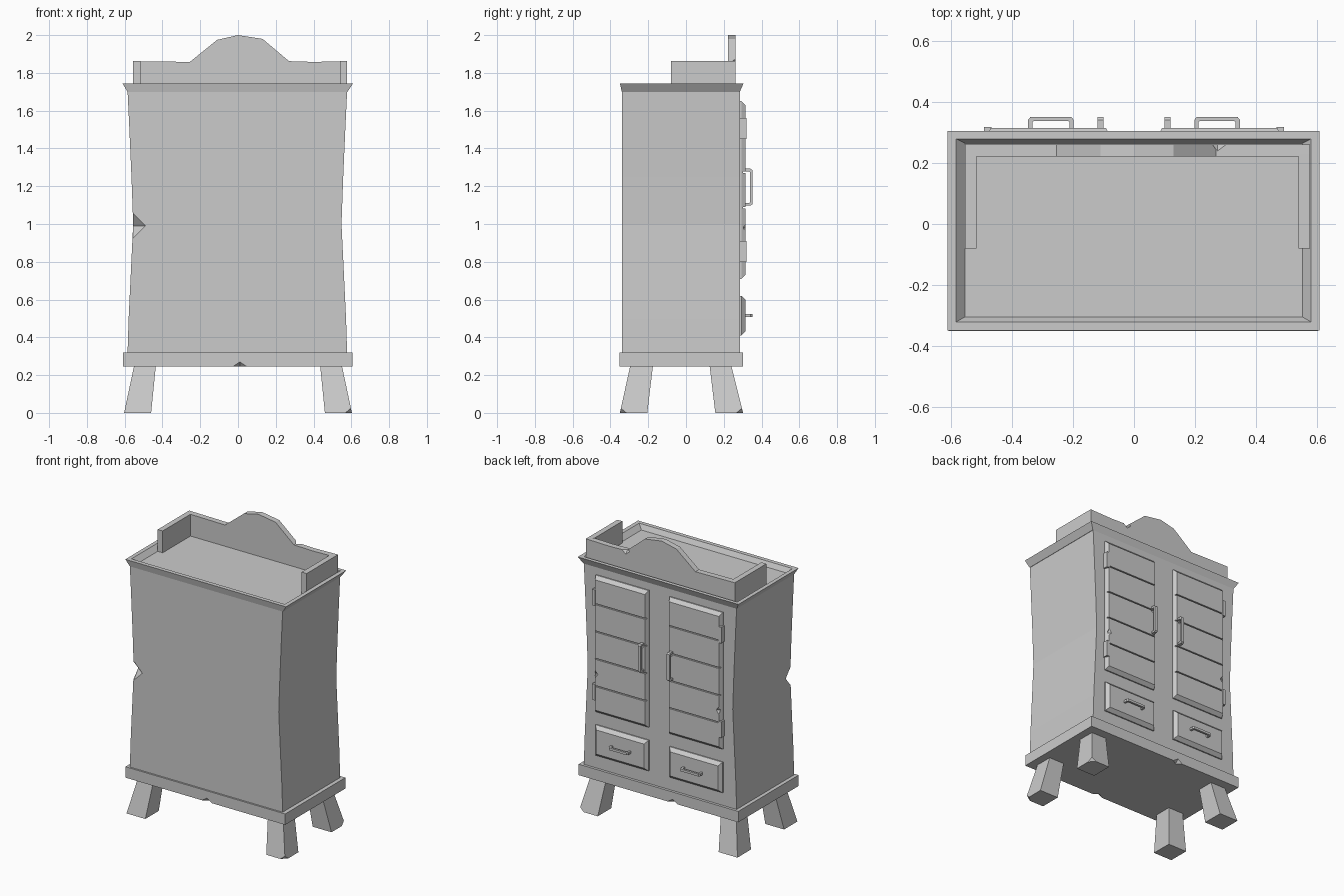
import bpy, bmesh
from mathutils import Matrix, Vector

if "Cube" in bpy.data.objects:
    bpy.data.objects.remove(bpy.data.objects["Cube"])


def finish(name, bm):
    bmesh.ops.recalc_face_normals(bm, faces=bm.faces)
    me = bpy.data.meshes.new(name)
    bm.to_mesh(me)
    bm.free()
    ob = bpy.data.objects.new(name, me)
    bpy.context.collection.objects.link(ob)
    return ob


def loft(name, rings):
    """Solid through rectangles stacked in z: (x0, x1, y0, y1, z)."""
    bm = bmesh.new()
    loops = [[bm.verts.new(p) for p in ((a, c, z), (b, c, z), (b, d, z), (a, d, z))]
             for a, b, c, d, z in rings]
    for lo, hi in zip(loops, loops[1:]):
        for i in range(4):
            j = (i + 1) % 4
            bm.faces.new((lo[i], lo[j], hi[j], hi[i]))
    bm.faces.new(loops[0])
    bm.faces.new(loops[-1])
    return finish(name, bm)


def box(name, x0, x1, y0, y1, z0, z1):
    return loft(name, [(x0, x1, y0, y1, z0), (x0, x1, y0, y1, z1)])


def extrude(name, points, direction):
    """Flat outline pushed along a direction."""
    bm = bmesh.new()
    face = bm.faces.new([bm.verts.new(p) for p in points])
    out = bmesh.ops.extrude_face_region(bm, geom=[face])["geom"]
    bm.faces.ensure_lookup_table()
    if face.is_valid and len(bm.faces) == len(points) + 1:
        bm.faces.new([v for v in face.verts])
    bmesh.ops.translate(bm, vec=Vector(direction),
                        verts=[v for v in out if isinstance(v, bmesh.types.BMVert)])
    return finish(name, bm)


def cut(ob, cutter):
    m = ob.modifiers.new("cut", "BOOLEAN")
    m.operation, m.solver, m.object = "DIFFERENCE", "EXACT", cutter
    bpy.context.view_layer.objects.active = ob
    bpy.ops.object.modifier_apply(modifier=m.name)
    bpy.data.objects.remove(cutter)


def chip(ob, centre, size):
    """Knock a diamond-shaped chip out of an edge."""
    bm = bmesh.new()
    bmesh.ops.create_uvsphere(bm, u_segments=4, v_segments=2, radius=1)
    bmesh.ops.transform(bm, verts=bm.verts,
                        matrix=Matrix.Translation(centre) @ Matrix.Diagonal((*size, 1)))
    cut(ob, finish("chip_cutter", bm))


def panel(name, x0, x1, z0, z1, cx, cz):
    """Raised panel on the +y face with chamfered edges."""
    ob = loft(name, [(x0, x1, z0, z1, 0), (x0, x1, z0, z1, 0.012),
                     (x0 + cx, x1 - cx, z0 + cz, z1 - cz, 0.034)])
    for v in ob.data.vertices:
        x, z, y = v.co
        v.co = (x, 0.281 + y, z)
    ob.data.flip_normals()
    return ob


def handle(name, centre, length, width, vertical):
    """Square U-shaped pull standing off the panel."""
    h, t = length / 2, 0.014
    outline = [(-h, 0.31), (-h, 0.342), (-h + 0.008, 0.352), (h - 0.008, 0.352),
               (h, 0.342), (h, 0.31), (h - t, 0.31), (h - t, 0.334), (h - t - 0.004, 0.338),
               (-h + t + 0.004, 0.338), (-h + t, 0.334), (-h + t, 0.31)]
    x, z = centre
    if vertical:
        return extrude(name, [(x - width / 2, y, z + s) for s, y in outline], (width, 0, 0))
    return extrude(name, [(x + s, y, z - width / 2) for s, y in outline], (0, 0, width))


# Waisted cabinet body
waist = [(0.31, 0), (0.5, 0.006), (0.75, 0.018), (1.0, 0.03), (1.25, 0.021), (1.5, 0.01), (1.71, 0)]
body = loft("cabinet_body", [(-0.585 + d, 0.578 - d, -0.34, 0.285, z) for z, d in waist])
chip(body, (-0.555, -0.34, 0.99), (0.065, 0.05, 0.065))

# Base plate with chipped lower edges
base = box("base_plate", -0.61, 0.605, -0.352, 0.303, 0.245, 0.32)
chip(base, (0.01, -0.352, 0.24), (0.045, 0.03, 0.03))
chip(base, (-0.11, 0.303, 0.24), (0.045, 0.03, 0.03))

# Flared crown with a sunken tray
loft("crown_tray", [(-0.585, 0.58, -0.34, 0.285, 1.70), (-0.612, 0.61, -0.35, 0.305, 1.745),
                    (-0.585, 0.582, -0.322, 0.28, 1.745), (-0.555, 0.553, -0.305, 0.265, 1.712)])

# Arched gallery board and its two side boards
arch = [(-0.555, 1.705), (-0.555, 1.862), (-0.255, 1.858), (-0.11, 1.975), (0, 2.0),
        (0.13, 1.98), (0.27, 1.862), (0.40, 1.858), (0.578, 1.862), (0.578, 1.705)]
board = extrude("gallery_arch", [(x, 0.222, z) for x, z in arch], (0, 0.04, 0))
chip(board, (0.275, 0.262, 1.862), (0.03, 0.022, 0.025))
box("gallery_side_left", -0.555, -0.517, -0.08, 0.23, 1.705, 1.862)
box("gallery_side_right", 0.54, 0.578, -0.08, 0.23, 1.705, 1.862)

# Splayed legs
for sx, xn in ((-1, "left"), (1, "right")):
    for yn, y in (("front", (-0.35, -0.205, -0.295, -0.175)), ("back", (0.155, 0.302, 0.125, 0.24))):
        xb, xt = sorted((sx * 0.46, sx * 0.603)), sorted((sx * 0.435, sx * 0.55))
        leg = loft(f"{yn}_{xn}_leg", [(*xb, *y[:2], 0), (*xt, *y[2:], 0.25)])
        if sx > 0:
            chip(leg, (0.603, y[0] if yn == "front" else y[1], 0), (0.035, 0.035, 0.035))

# Plank doors, drawers, hinges and pulls, mirrored left and right
for s, n in ((-1, "left"), (1, "right")):
    x0, x1 = sorted((s * 0.08, s * 0.483))
    door = panel(f"{n}_door", x0, x1, 0.71, 1.65, 0.012, 0.022)
    for i in range(1, 5):
        z = 0.71 + 0.94 * i / 5
        cut(door, box("groove_cutter", x0 - 0.1, x1 + 0.1, 0.303, 0.4, z - 0.004, z + 0.004))
    chip(door, (s * 0.11, 0.315, 1.274), (0.016, 0.014, 0.02))
    chip(door, (s * 0.47, 0.315, 0.98), (0.02, 0.016, 0.025))
    handle(f"{n}_door_handle", (s * 0.11, 1.195), 0.195, 0.021, True)
    for level, z in (("lower", 0.855), ("upper", 1.505)):
        hx = sorted((s * 0.468, s * 0.492))
        box(f"{n}_{level}_hinge", *hx, 0.28, 0.319, z - 0.055, z + 0.055)
    panel(f"{n}_drawer", x0, x1, 0.41, 0.62, 0.02, 0.022)
    handle(f"{n}_drawer_handle", (s * 0.273, 0.515), 0.15, 0.016, False)
